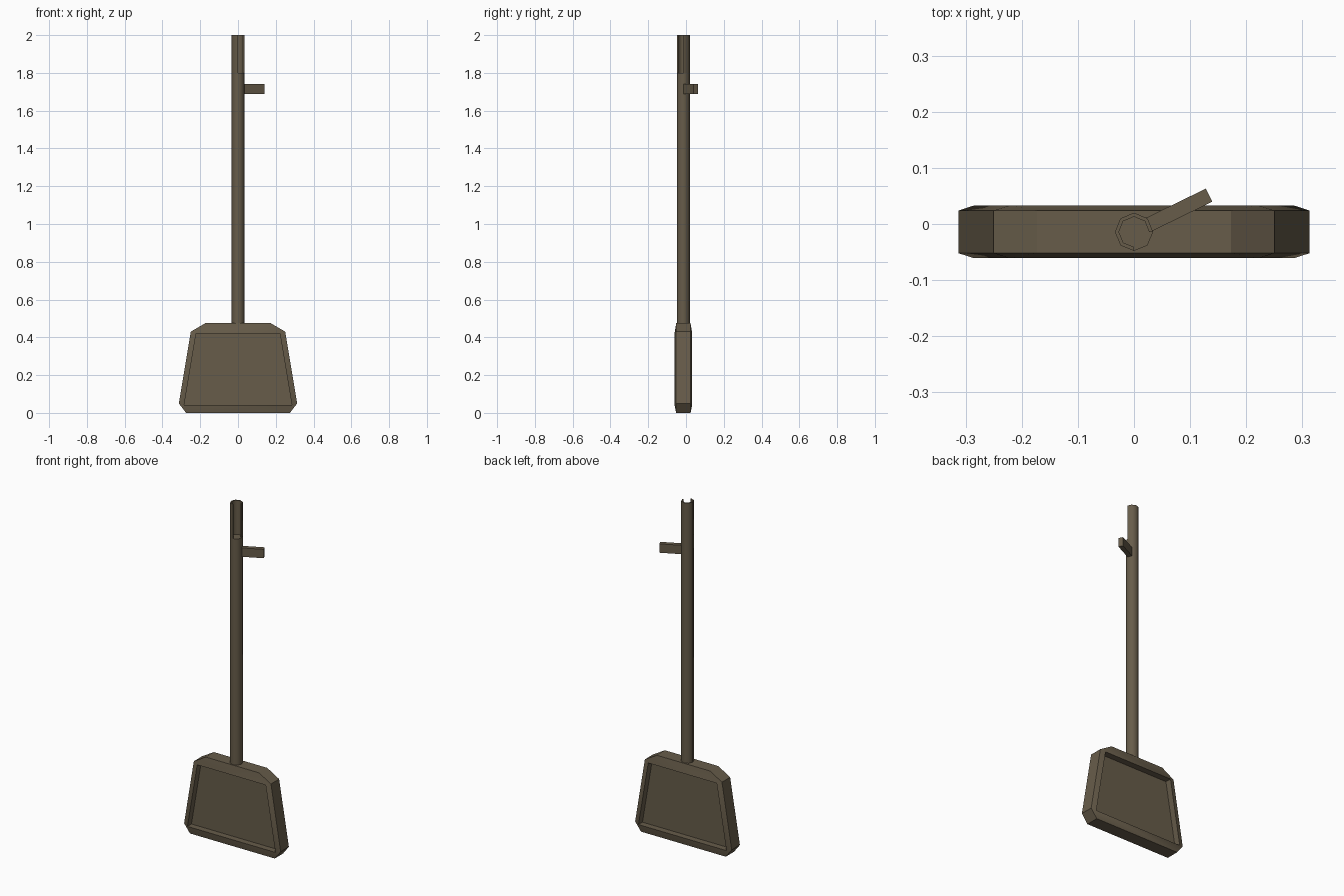
import bpy, bmesh, math
from mathutils import Matrix, Vector

if "Cube" in bpy.data.objects:
    bpy.data.objects.remove(bpy.data.objects["Cube"])

CY = -0.014  # depth centre of the pole and blade

mat = bpy.data.materials.new("dull brown")
mat.diffuse_color = (0.135, 0.107, 0.068, 1)
mat.use_nodes = True
mat.node_tree.nodes["Principled BSDF"].inputs["Base Color"].default_value = mat.diffuse_color


def finish(bm, name, angle):
    bmesh.ops.recalc_face_normals(bm, faces=bm.faces)
    me = bpy.data.meshes.new(name)
    bm.to_mesh(me)
    bm.free()
    me.materials.append(mat)
    ob = bpy.data.objects.new(name, me)
    bpy.context.collection.objects.link(ob)
    bpy.ops.object.select_all(action='DESELECT')
    ob.select_set(True)
    bpy.context.view_layer.objects.active = ob
    bpy.ops.object.shade_smooth_by_angle(angle=math.radians(angle))
    return ob


def bridge(bm, a, b):
    n = len(a)
    for i in range(n):
        bm.faces.new((a[i], a[(i + 1) % n], b[(i + 1) % n], b[i]))


# Blade: eight-sided outline, sloped rim and a sunken panel on both sides
half = [(0.275, 0.0), (0.313, 0.05), (0.25, 0.43), (0.173, 0.475)]
outer = half + [(-x, z) for x, z in reversed(half)]
inner_half = [(0.285, 0.042), (0.285, 0.042), (0.222, 0.42), (0.222, 0.42)]
inner = inner_half + [(-x, z) for x, z in reversed(inner_half)]
bm = bmesh.new()
edge_rings = []
for s in (-1, 1):
    def ring(pts, d):
        return [bm.verts.new((x, CY + s * d, z)) for x, z in pts]
    rim, lip, floor = ring(outer, 0.038), ring(inner, 0.047), ring(inner, 0.01)
    bridge(bm, rim, lip)
    bridge(bm, lip, floor)
    bm.faces.new(floor)
    edge_rings.append(rim)
bridge(bm, *edge_rings)
bmesh.ops.remove_doubles(bm, verts=bm.verts, dist=1e-4)
finish(bm, "blade", 30)

# Pole: octagonal shaft
R, RI, CUT = 0.034, 0.027, 1.8


def circle(r, z, ids=range(8)):
    return [(r * math.cos(i * math.pi / 4), CY + r * math.sin(i * math.pi / 4), z)
            for i in ids]


bm = bmesh.new()
low = [bm.verts.new(p) for p in circle(R, 0.45)]
top = [bm.verts.new(p) for p in circle(R, CUT)]
bridge(bm, low, top)
bm.faces.new(low)
bm.faces.new(top)
finish(bm, "pole", 50)

# Open channel at the pole top: three quarters of a tube wall
bm = bmesh.new()
rows = [[bm.verts.new(p) for p in circle(r, z, range(7))]
        for r, z in ((R, CUT), (R, 2.0), (RI, 2.0), (RI, CUT))]
for k in range(4):
    a, b = rows[k], rows[(k + 1) % 4]
    for i in range(6):
        bm.faces.new((a[i], a[i + 1], b[i + 1], b[i]))
for i in (0, 6):
    bm.faces.new([r[i] for r in rows])
finish(bm, "top_channel", 50)

# Side lever: flat bar angled toward the back right
bm = bmesh.new()
a = math.atan2(0.0655, 0.134)
L0, L1 = 0.02, 0.149
place = (Matrix.Translation(Vector((0, CY, 1.715))) @ Matrix.Rotation(a, 4, 'Z')
         @ Matrix.Translation(Vector(((L0 + L1) / 2, 0, 0)))
         @ Matrix.Diagonal((L1 - L0, 0.026, 0.052, 1)))
bmesh.ops.create_cube(bm, size=1, matrix=place)
finish(bm, "side_lever", 30)
